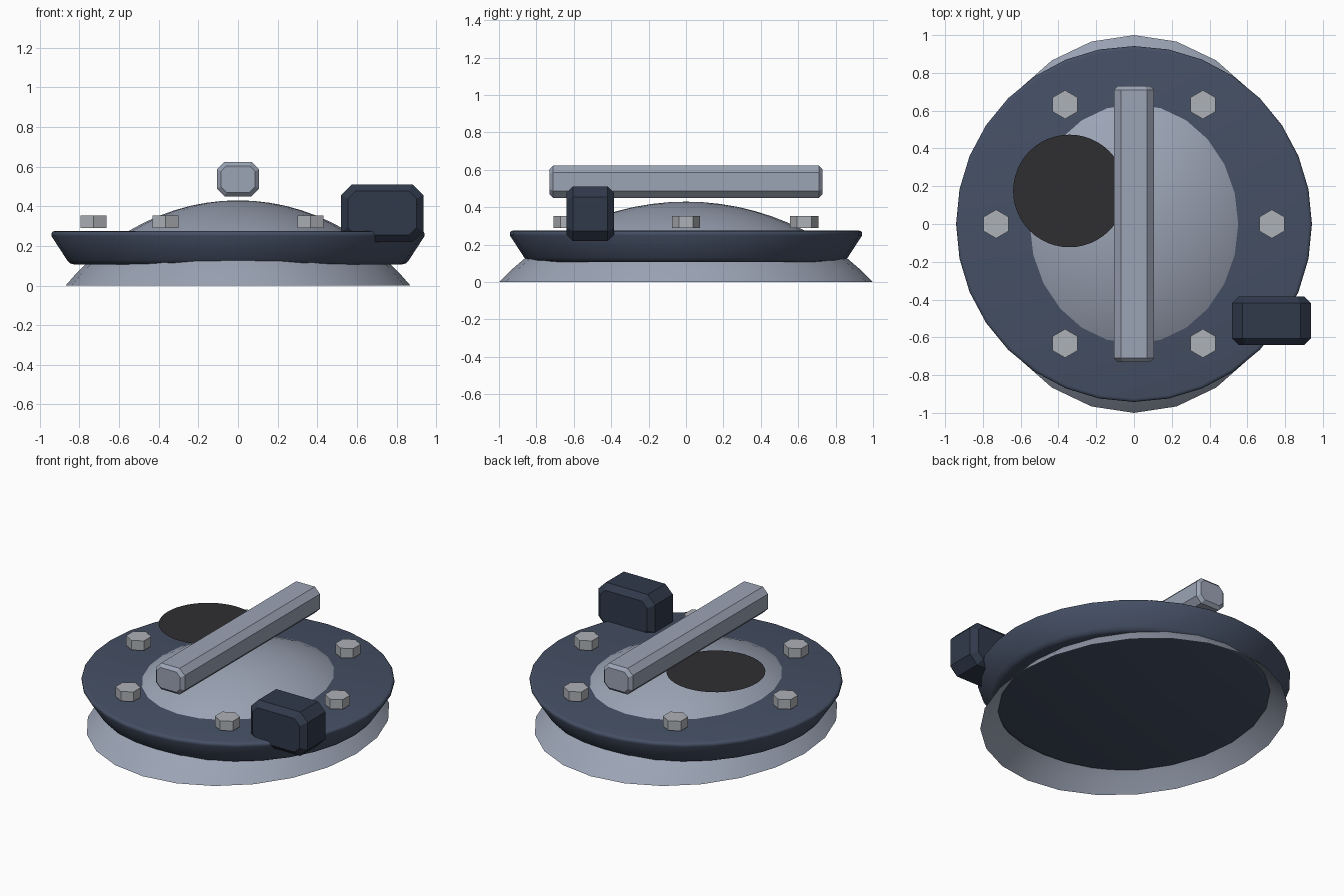
import bpy, bmesh
from math import sin, cos, asin, pi, sqrt, radians

if "Cube" in bpy.data.objects:
    bpy.data.objects.remove(bpy.data.objects["Cube"])


def material(name, rgb):
    m = bpy.data.materials.new(name)
    m.diffuse_color = (*rgb, 1)
    m.use_nodes = True
    m.node_tree.nodes["Principled BSDF"].inputs["Base Color"].default_value = m.diffuse_color
    return m


STEEL = material("steel", (0.33, 0.37, 0.46))
BOLT = material("bolt_grey", (0.42, 0.44, 0.47))
NAVY = material("navy", (0.06, 0.08, 0.13))
DARK_NAVY = material("dark_navy", (0.03, 0.042, 0.07))
BLACK = material("black", (0.028, 0.027, 0.03))


def finish(name, bm, mat, smooth=None, outward=True):
    bmesh.ops.remove_doubles(bm, verts=bm.verts, dist=1e-5)
    if outward:
        bmesh.ops.recalc_face_normals(bm, faces=bm.faces)
    me = bpy.data.meshes.new(name)
    bm.to_mesh(me)
    bm.free()
    ob = bpy.data.objects.new(name, me)
    bpy.context.collection.objects.link(ob)
    me.materials.append(mat)
    if smooth:
        bpy.ops.object.select_all(action='DESELECT')
        ob.select_set(True)
        bpy.context.view_layer.objects.active = ob
        bpy.ops.object.shade_smooth_by_angle(angle=radians(smooth))
    return ob


def loft(loops, caps=(True, True)):
    """Skin a stack of closed loops, optionally capping the ends."""
    bm = bmesh.new()
    rings = [[bm.verts.new(p) for p in loop] for loop in loops]
    for a, b in zip(rings, rings[1:]):
        for i in range(len(a)):
            j = (i + 1) % len(a)
            bm.faces.new((a[i], a[j], b[j], b[i]))
    if caps[0]:
        bm.faces.new(rings[0][::-1])
    if caps[1]:
        bm.faces.new(rings[-1])
    return bm


def circle(r, z, n, sx=1.0):
    return [(sx * r * cos(2 * pi * i / n), r * sin(2 * pi * i / n), z) for i in range(n)]


def chamfered_bar(name, centre, half, c, inset, depth, mat):
    """Octagonal section along y, with chamfered ends."""
    cx, cy, cz = centre
    hx, hy, hz = half

    def octagon(y, s):
        x, z, k = hx - s, hz - s, c - s * 0.5
        pts = [(x, z - k), (x - k, z), (k - x, z), (-x, z - k),
               (-x, k - z), (k - x, -z), (x - k, -z), (x, k - z)]
        return [(cx + px, cy + y, cz + pz) for px, pz in pts]
    bm = loft([octagon(-hy, inset), octagon(depth - hy, 0),
               octagon(hy - depth, 0), octagon(hy, inset)])
    return finish(name, bm, mat)


# Dome: open spherical cap, squeezed in x
H = 0.43
R = (1 + H * H) / (2 * H)
A = asin(1 / R)
dome = loft([circle(R * sin(A * (1 - t / 12)), R * cos(A * (1 - t / 12)) - (R - H), 24, 0.87)
             for t in range(12)], caps=(False, False))
top = dome.verts.new((0, 0, H))
dome.verts.ensure_lookup_table()
last = dome.verts[-25:-1]
for i in range(24):
    dome.faces.new((last[i], last[(i + 1) % 24], top))
finish("dome", dome, STEEL, 40)

# Flared collar with softened edges
profile = [(0.83, 0.107), (0.85, 0.113), (0.864, 0.13), (0.942, 0.25),
           (0.942, 0.263), (0.936, 0.272), (0.924, 0.275)]
finish("collar", loft([circle(r, z, 32) for r, z in profile]), NAVY, 50)

# Six hexagonal bolts
for i in range(6):
    a = i * pi / 3
    bm = bmesh.new()
    bmesh.ops.create_cone(bm, cap_ends=True, segments=6, radius1=0.076, radius2=0.076, depth=0.064)
    bolt = finish(f"bolt_{i + 1}", bm, BOLT)
    bolt.location = (0.73 * cos(a), 0.73 * sin(a), 0.322)

# Handle bar across the top and latch block on the rim
chamfered_bar("handle_bar", (0, 0, 0.537), (0.106, 0.73, 0.087), 0.038, 0.02, 0.02, STEEL)
chamfered_bar("latch_block", (0.728, -0.512, 0.365), (0.208, 0.128, 0.146), 0.055, 0.035, 0.035, DARK_NAVY)

# Thin dark disc above the dome
bm = bmesh.new()
bmesh.ops.create_circle(bm, cap_ends=True, segments=48, radius=0.298)
disc = finish("dark_disc", bm, BLACK, outward=False)
disc.location = (-0.342, 0.175, 0.473)
